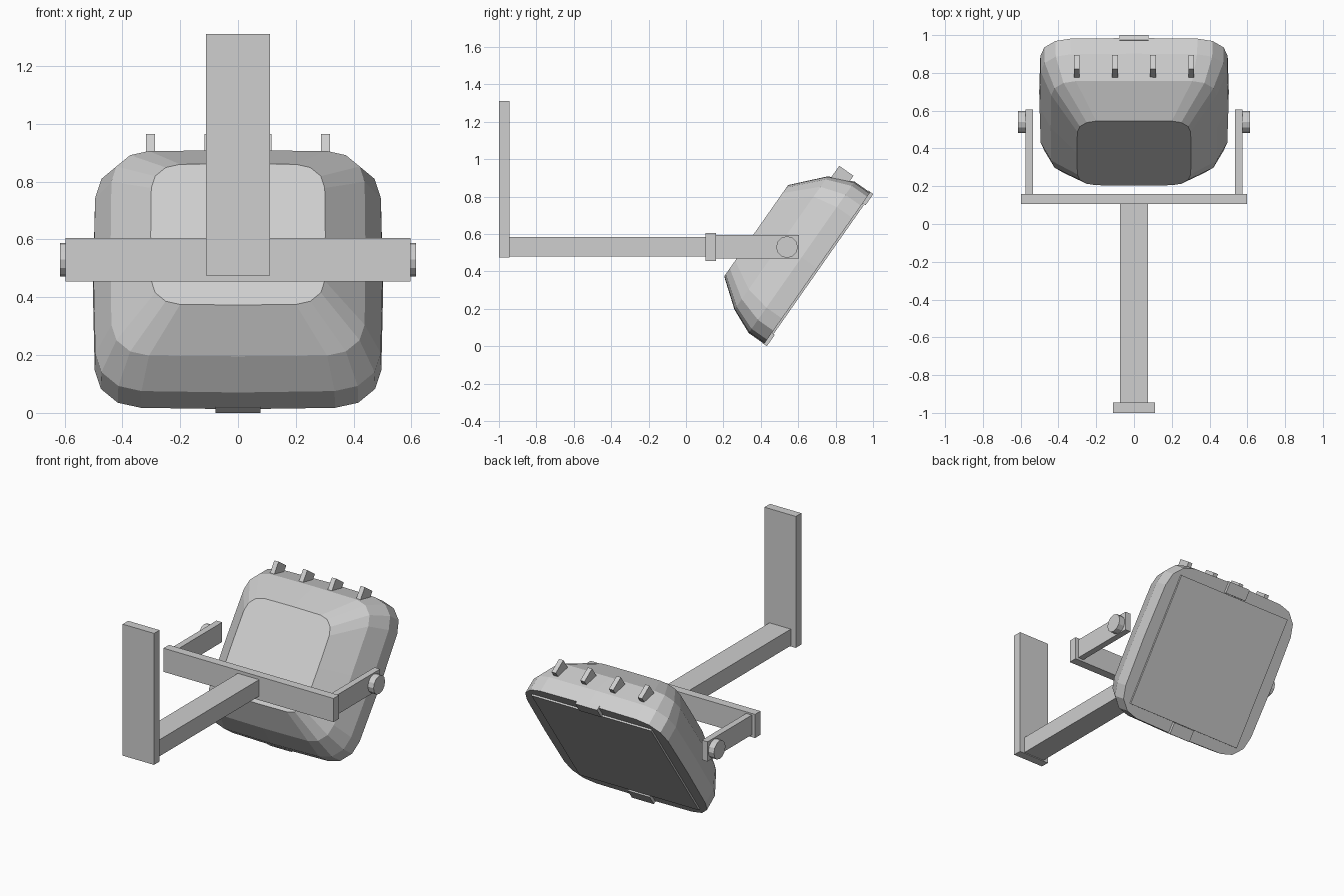
import bpy, bmesh, math
from mathutils import Matrix

if "Cube" in bpy.data.objects:
    bpy.data.objects.remove(bpy.data.objects["Cube"])

grey = bpy.data.materials.new("light_grey")
grey.diffuse_color = (0.62, 0.62, 0.62, 1)
grey.use_nodes = True
grey.node_tree.nodes["Principled BSDF"].inputs["Base Color"].default_value = grey.diffuse_color

C, S = math.cos(math.radians(55)), math.sin(math.radians(55))


def tilt(x, u, n):
    """Lamp space (across, up the glass, out of the glass) to world."""
    return (x, C * u + S * n, S * u - C * n)


def finish(name, bm):
    bmesh.ops.recalc_face_normals(bm, faces=bm.faces)
    me = bpy.data.meshes.new(name)
    bm.to_mesh(me)
    bm.free()
    me.materials.append(grey)
    ob = bpy.data.objects.new(name, me)
    bpy.context.collection.objects.link(ob)
    return ob


def box(name, xs, ys, zs, place=lambda *p: p):
    bm = bmesh.new()
    bmesh.ops.create_cube(bm, size=1)
    for v in bm.verts:
        v.co = place(*[r[0] + (c + 0.5) * (r[1] - r[0])
                       for c, r in zip(v.co, (xs, ys, zs))])
    return finish(name, bm)


def ring(bm, hx, hu, cu, n, r, bulge, seg=3):
    """Rounded rectangle with slightly bowed sides."""
    pts = []
    for q, (sx, su) in enumerate(((1, 1), (-1, 1), (-1, -1), (1, -1))):
        for i in range(seg + 1):
            a = math.pi / 2 * (q + i / seg)
            pts.append((sx * (hx - r) + r * math.cos(a),
                        su * (hu - r) + r * math.sin(a)))
        mid = math.pi / 2 * (q + 1)
        pts.append(((hx + bulge) * round(math.cos(mid)),
                    (hu + bulge) * round(math.sin(mid))))
    return [bm.verts.new(tilt(x, cu + u, n)) for x, u in pts]


# Wall bracket
box("wall_plate", (-0.11, 0.11), (-1, -0.945), (0.475, 1.31))
box("support_arm", (-0.075, 0.075), (-0.945, 0.11), (0.48, 0.585))
box("yoke_crossbar", (-0.597, 0.597), (0.105, 0.16), (0.455, 0.605))

# Yoke sides and pivot bolts
for s, side in ((1, "right"), (-1, "left")):
    box(side + "_yoke_arm", sorted((s * 0.535, s * 0.575)), (0.16, 0.605), (0.47, 0.595))
    bm = bmesh.new()
    bmesh.ops.create_cone(bm, cap_ends=True, segments=12, radius1=0.058,
                          radius2=0.058, depth=0.042,
                          matrix=Matrix.Translation((s * 0.594, 0.54, 0.53))
                          @ Matrix.Rotation(math.pi / 2, 4, "Y"))
    finish(side + "_pivot_bolt", bm)

# Lamp housing lofted from back plate to front rim
bm = bmesh.new()
rings = [ring(bm, *p) for p in (
    (0.300, 0.296, 0.721, -0.047, 0.10, 0.002),
    (0.438, 0.432, 0.744, 0.100, 0.13, 0.003),
    (0.494, 0.488, 0.744, 0.234, 0.16, 0.006),
    (0.496, 0.488, 0.744, 0.335, 0.16, 0.006))]
for a, b in zip(rings, rings[1:]):
    for i in range(len(a)):
        j = (i + 1) % len(a)
        bm.faces.new((a[i], a[j], b[j], b[i]))
bm.faces.new(rings[0])
bm.faces.new(rings[-1])
finish("lamp_housing", bm)

# Front glass and its clips
box("front_glass", (-0.42, 0.42), (0.324, 1.164), (0.32, 0.346), tilt)
box("lower_clip", (-0.077, 0.077), (0.248, 0.322), (0.32, 0.354), tilt)
box("upper_clip", (-0.077, 0.077), (1.168, 1.241), (0.32, 0.354), tilt)

# Cooling fins on top
for i in range(4):
    x = -0.303 + 0.202 * i
    box("cooling_fin_%d" % (i + 1), (x - 0.015, x + 0.015), (1.16, 1.26), (0.118, 0.211), tilt)
